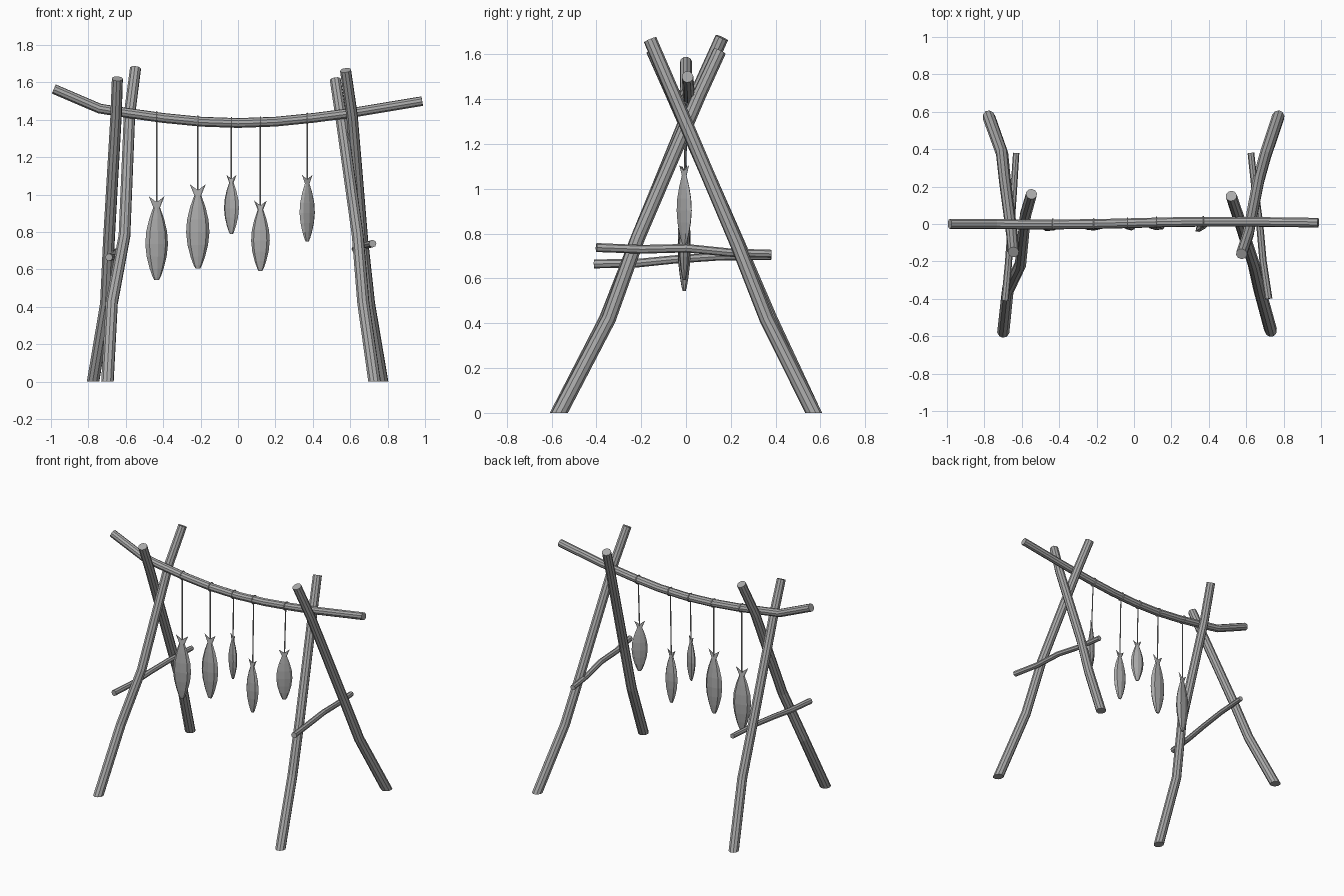
import bpy, bmesh
from math import sin, cos, pi, radians
from mathutils import Vector, Matrix

cube = bpy.data.objects.get("Cube")
if cube:
    bpy.data.objects.remove(cube)

grey = bpy.data.materials.new("plain_grey")
grey.use_nodes = True
grey.diffuse_color = (0.4, 0.4, 0.4, 1)
bsdf = grey.node_tree.nodes["Principled BSDF"]
bsdf.inputs["Base Color"].default_value = (0.4, 0.4, 0.4, 1)
bsdf.inputs["Roughness"].default_value = 0.8


def loft(name, rings):
    """Skin a list of equally sized point rings and cap both ends."""
    bm = bmesh.new()
    loops = [[bm.verts.new(p) for p in ring] for ring in rings]
    n = len(loops[0])
    for a, b in zip(loops, loops[1:]):
        for i in range(n):
            j = (i + 1) % n
            bm.faces.new((a[i], a[j], b[j], b[i]))
    bm.faces.new(loops[0][::-1])
    bm.faces.new(loops[-1])
    bmesh.ops.recalc_face_normals(bm, faces=bm.faces)
    mesh = bpy.data.meshes.new(name)
    bm.to_mesh(mesh)
    bm.free()
    mesh.materials.append(grey)
    obj = bpy.data.objects.new(name, mesh)
    bpy.context.collection.objects.link(obj)
    return obj


def pole(name, points, r_start, r_end, sides=10, on_ground=False):
    """Sweep a tapering round section along a bent path."""
    pts = [Vector(p) for p in points]
    last = len(pts) - 1
    side = (pts[-1] - pts[0]).orthogonal().normalized()
    rings = []
    for k, p in enumerate(pts):
        t = (pts[min(k + 1, last)] - pts[max(k - 1, 0)]).normalized()
        u = (side - t * side.dot(t)).normalized()
        v = t.cross(u)
        r = r_start + (r_end - r_start) * k / last
        ring = [p + r * (u * cos(2 * pi * i / sides) + v * sin(2 * pi * i / sides))
                for i in range(sides)]
        if on_ground and k == 0:
            ring = [q - t * (q.z / t.z) for q in ring]
        rings.append(ring)
    return loft(name, rings)


# Four bent legs, crossing in pairs near the top
legs = {
    "front_right_leg": [(-.698, -.57, 0), (-.675, -.355, .42), (-.607, -.215, .78),
                        (-.58, .05, 1.43), (-.548, .16, 1.675)],
    "back_right_leg": [(-.775, .57, 0), (-.705, .375, .42), (-.69, .23, .76),
                       (-.652, -.06, 1.42), (-.645, -.15, 1.62)],
    "front_left_leg": [(.73, -.565, 0), (.67, -.345, .42), (.64, -.215, .78),
                       (.55, .06, 1.42), (.52, .15, 1.615)],
    "back_left_leg": [(.77, .57, 0), (.70, .36, .42), (.665, .23, .75),
                      (.61, -.055, 1.42), (.575, -.16, 1.665)],
}
for name, path in legs.items():
    pole(name, path, .034, .03, on_ground=True)

# Sagging top bar
bar = [(-.985, 0, 1.565), (-.74, 0, 1.46), (-.6, -.002, 1.438), (-.4, -.002, 1.41),
       (-.2, 0, 1.39), (0, .005, 1.383), (.2, .01, 1.39), (.4, .012, 1.41),
       (.6, .012, 1.436), (.985, .007, 1.5)]
pole("top_bar", bar, .027, .026)

# Side braces
pole("right_brace", [(-.69, -.41, .665), (-.672, -.22, .668), (-.66, -.05, .685),
                     (-.645, .15, .698), (-.63, .38, .7)], .02, .017, 8)
pole("left_brace", [(.72, -.4, .738), (.69, -.2, .73), (.672, 0, .735),
                    (.645, .2, .715), (.625, .38, .71)], .02, .018, 8)


def bar_point(x):
    for a, b in zip(bar, bar[1:]):
        if a[0] <= x <= b[0]:
            return Vector(a).lerp(Vector(b), (x - a[0]) / (b[0] - a[0]))


# Fish outline: fraction of length from the tail, width and thickness fractions
outline = [(0, .68, .1), (.13, .3, .34), (.27, .66, .66), (.42, .92, .92), (.57, 1, 1),
           (.72, .88, .9), (.86, .62, .66), (.96, .36, .4), (1, .2, .24)]


def fish(name, x, top, bottom, width, thick, turn):
    spin = Matrix.Rotation(radians(turn), 3, "Z")
    rings = []
    for k, (f, w, d) in enumerate(outline):
        ring = []
        for i in range(8):
            c, s = cos(i * pi / 4), sin(i * pi / 4)
            # Forked tail tip
            dip = .07 * (1 - abs(c)) if k == 0 else 0
            z = top - (f + dip) * (top - bottom)
            ring.append(spin @ Vector((c * w * width / 2, s * d * thick / 2, 0))
                        + Vector((x, -.008, z)))
        rings.append(ring)
    loft(name, rings)


# Hanging fish, each with a string and a loop round the bar
catch = [(-.435, .99, .543, .125, .055, 14), (-.215, 1.055, .605, .125, .055, 3),
         (-.035, 1.105, .79, .088, .042, -25), (.12, .968, .592, .1, .05, -4),
         (.37, 1.105, .75, .104, .04, 38)]
for n, (x, top, bottom, width, thick, turn) in enumerate(catch, 1):
    fish(f"fish_{n}", x, top, bottom, width, thick, turn)
    hook = bar_point(x)
    tail = top - .1 * (top - bottom)
    pole(f"string_{n}", [(x, hook.y - .004, hook.z - .02), (x, -.006, tail)], .004, .004, 6)
    bpy.ops.mesh.primitive_torus_add(
        major_segments=12, minor_segments=6, major_radius=.028, minor_radius=.004,
        location=hook, rotation=(0, pi / 2, 0))
    loop = bpy.context.object
    loop.name = f"string_loop_{n}"
    loop.data.materials.append(grey)
